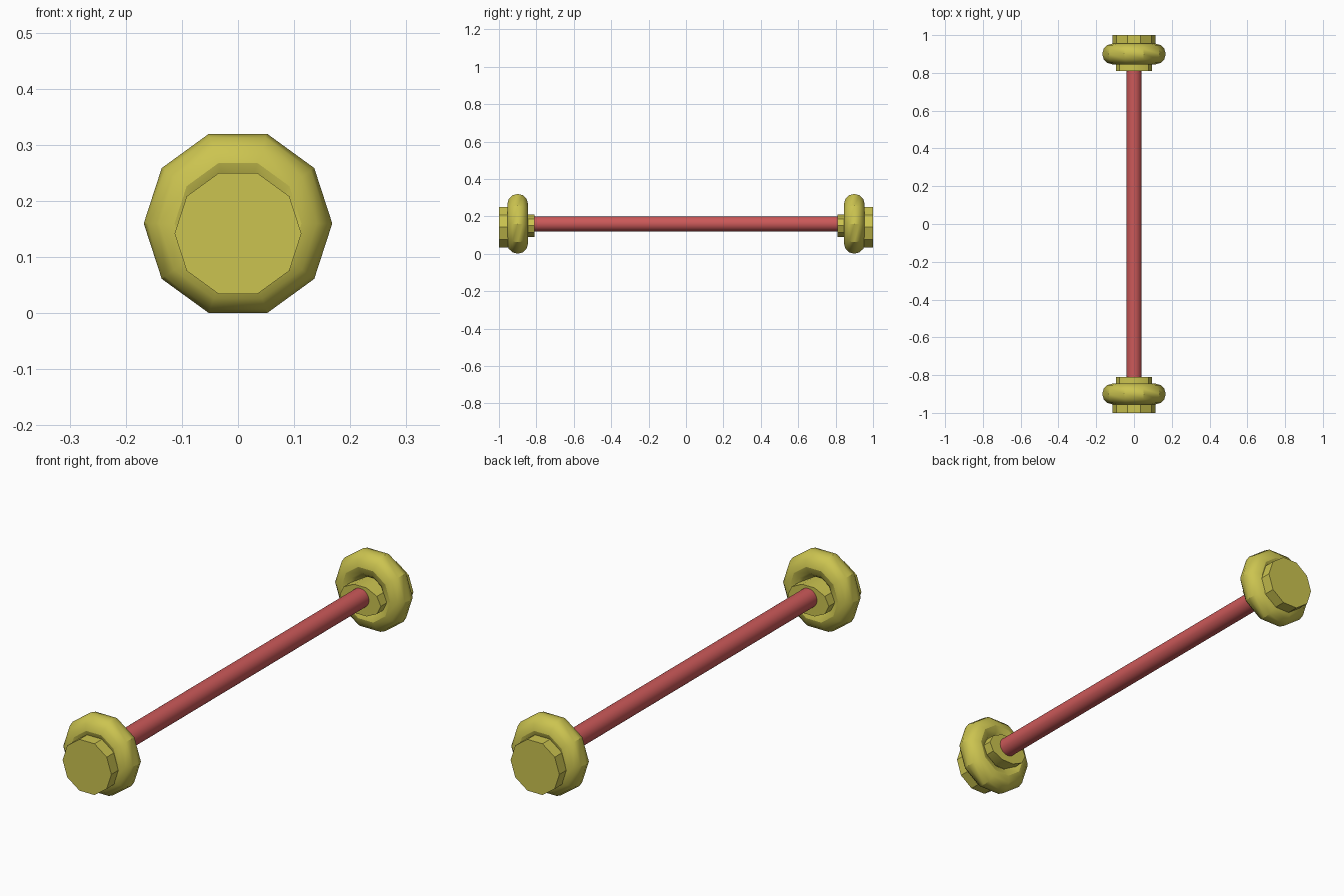
import bpy, bmesh
from math import sin, cos, pi, radians

if "Cube" in bpy.data.objects:
    bpy.data.objects.remove(bpy.data.objects["Cube"])


def material(name, rgb):
    m = bpy.data.materials.new(name)
    m.diffuse_color = (*rgb, 1)
    m.use_nodes = True
    m.node_tree.nodes["Principled BSDF"].inputs["Base Color"].default_value = m.diffuse_color
    return m


def revolve(name, profile, sides, z, mat, scale_z=1.0, ring=False, angle=30):
    """Turn a (radius, y) profile around the y axis; ring closes the section."""
    bm = bmesh.new()
    loops = [[bm.verts.new((r * cos(2 * pi * i / sides), y,
                            z + scale_z * r * sin(2 * pi * i / sides)))
              for i in range(sides)] for r, y in profile]
    pairs = list(zip(loops, loops[1:]))
    if ring:
        pairs.append((loops[-1], loops[0]))
    for a, b in pairs:
        for i in range(sides):
            j = (i + 1) % sides
            bm.faces.new((a[i], a[j], b[j], b[i]))
    if not ring:
        bm.faces.new(loops[0])
        bm.faces.new(loops[-1])
    bmesh.ops.recalc_face_normals(bm, faces=bm.faces)
    mesh = bpy.data.meshes.new(name)
    bm.to_mesh(mesh)
    bm.free()
    mesh.materials.append(mat)
    ob = bpy.data.objects.new(name, mesh)
    bpy.context.collection.objects.link(ob)
    bpy.context.view_layer.objects.active = ob
    bpy.ops.object.select_all(action='DESELECT')
    ob.select_set(True)
    bpy.ops.object.shade_smooth_by_angle(angle=radians(angle))
    return ob


red = material("red", (0.60, 0.10, 0.10))
yellow = material("yellow", (0.60, 0.55, 0.08))

# Long smooth shaft
revolve("shaft", [(0.04, -0.83), (0.04, 0.83)], 32, 0.16, red)

# Ring, outer cap and flattened inner collar at each end
section = [(0.113 + 0.055 * cos(2 * pi * k / 12), 0.055 * sin(2 * pi * k / 12))
           for k in range(12)]
for label, s in (("front", -1), ("back", 1)):
    revolve(label + "_ring", [(r, s * 0.9 + y) for r, y in section],
            10, 0.16, yellow, ring=True, angle=31)
    revolve(label + "_end_cap", [(0.113, s * 0.9), (0.113, s * 1.0)],
            10, 0.142, yellow)
    revolve(label + "_collar", [(0.095, s * 0.81), (0.095, s * 0.9)],
            10, 0.15, yellow, scale_z=0.66)
